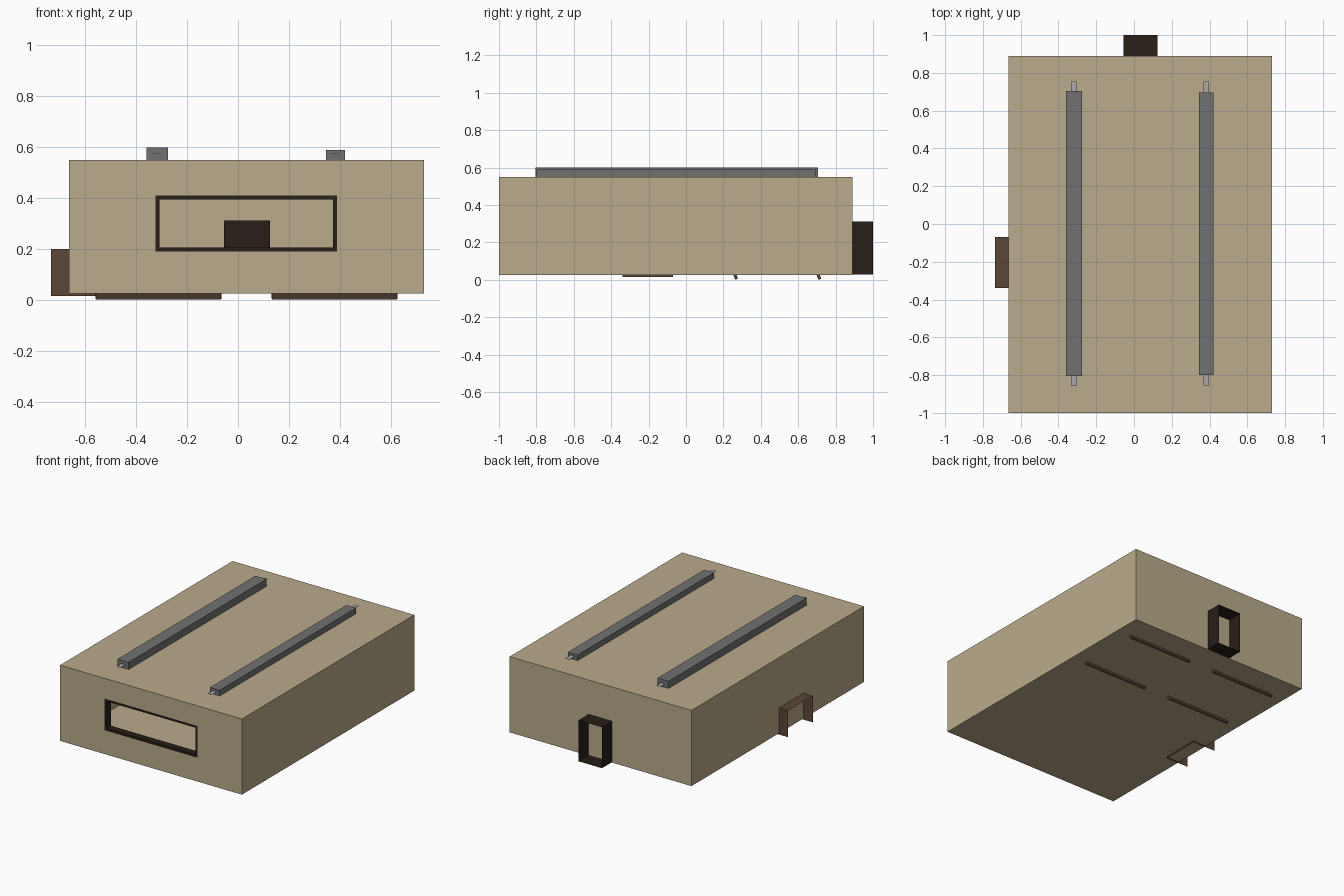
import bpy, bmesh, math
from mathutils import Matrix, Vector

if "Cube" in bpy.data.objects:
    bpy.data.objects.remove(bpy.data.objects["Cube"])


def material(name, rgb):
    m = bpy.data.materials.new(name)
    m.diffuse_color = (*rgb, 1)
    m.use_nodes = True
    m.node_tree.nodes["Principled BSDF"].inputs["Base Color"].default_value = m.diffuse_color
    return m


BEIGE = material("beige_panel", (0.49, 0.41, 0.26))
DARK = material("dark_trim", (0.02, 0.013, 0.009))
BROWN = material("brown_trim", (0.107, 0.06, 0.04))
GREY = material("rail_grey", (0.165, 0.165, 0.17))
PALE = material("pale_strip", (0.4, 0.4, 0.42))


def finish(bm, name, mat):
    me = bpy.data.meshes.new(name)
    bm.to_mesh(me)
    bm.free()
    ob = bpy.data.objects.new(name, me)
    bpy.context.collection.objects.link(ob)
    me.materials.append(mat)
    return ob


def add_box(bm, lo, hi, open_sides=()):
    """Add a box; open_sides lists outward directions whose face is left out."""
    lo, hi = Vector(lo), Vector(hi)
    size = hi - lo
    mat = Matrix.Translation((lo + hi) / 2) @ Matrix.Diagonal((*size, 1))
    verts = bmesh.ops.create_cube(bm, size=1, matrix=mat)["verts"]
    faces = {f for v in verts for f in v.link_faces}
    bm.normal_update()
    drop = [f for f in faces if any(f.normal.dot(Vector(d)) > 0.9 for d in open_sides)]
    bmesh.ops.delete(bm, geom=drop, context='FACES_ONLY')


def box(name, mat, lo, hi, open_sides=()):
    bm = bmesh.new()
    add_box(bm, lo, hi, open_sides)
    return finish(bm, name, mat)


def add_ring(bm, outer, inner, y):
    """Rectangular ring in the XZ plane, facing the front."""
    def loop(r):
        x0, x1, z0, z1 = r
        return [bm.verts.new(p) for p in ((x0, y, z0), (x1, y, z0), (x1, y, z1), (x0, y, z1))]
    a, b = loop(outer), loop(inner)
    return [bm.faces.new((a[i], a[(i + 1) % 4], b[(i + 1) % 4], b[i])) for i in range(4)]


# Hollow body with a window in the front wall
window = (-0.325, 0.39, 0.19, 0.41)
bm = bmesh.new()
add_box(bm, (-0.665, -1, 0.025), (0.73, 0.89, 0.55), [(0, -1, 0)])
add_ring(bm, (-0.665, 0.73, 0.025, 0.55), window, -1)
bmesh.ops.remove_doubles(bm, verts=bm.verts, dist=1e-5)
finish(bm, "body", BEIGE)

# Window frame set into the front wall
t = 0.016
x0, x1, z0, z1 = window
bm = bmesh.new()
ring = add_ring(bm, window, (x0 + t, x1 - t, z0 + t, z1 - t), -1)
back = bmesh.ops.extrude_face_region(bm, geom=ring, use_keep_orig=True)["geom"]
bmesh.ops.translate(bm, verts=[v for v in back if isinstance(v, bmesh.types.BMVert)],
                    vec=(0, 0.05, 0))
bmesh.ops.recalc_face_normals(bm, faces=bm.faces)
finish(bm, "window_frame", DARK)

# Thin-walled outlets through the back and left walls
box("back_duct", DARK, (-0.055, 0.80, 0.028), (0.125, 1, 0.312), [(0, 1, 0)])
box("side_hood", BROWN, (-0.735, -0.34, 0.016), (-0.56, -0.07, 0.2),
    [(-1, 0, 0), (0, 0, -1)])

# Roof rails, each with a flat strip poking out of both ends
for side, rx0, rx1, ry0, ry1, top in (("left", -0.36, -0.275, -0.805, 0.705, 0.60),
                                      ("right", 0.345, 0.42, -0.80, 0.695, 0.59)):
    box(side + "_rail", GREY, (rx0, ry0, 0.55), (rx1, ry1, top))
    cx = (rx0 + rx1) / 2
    box(side + "_rail_strip", PALE, (cx - 0.015, -0.855, 0.573), (cx + 0.015, 0.755, 0.575))

# Tilted slats with rounded ends under the floor
for row, y in (("front", 0.265), ("back", 0.71)):
    for side, cx in (("left", -0.3125), ("right", 0.38)):
        slat = box(f"{row}_{side}_slat", BROWN, (-0.2475, -0.008, 0), (0.2475, 0.008, 0.05))
        slat.data.transform(Matrix.Rotation(math.radians(22), 4, 'X'))
        low = min(v.co.z for v in slat.data.vertices)
        slat.data.transform(Matrix.Translation((cx, y + 0.006, -low)))
        bev = slat.modifiers.new("round", 'BEVEL')
        bev.width, bev.segments = 0.005, 2
